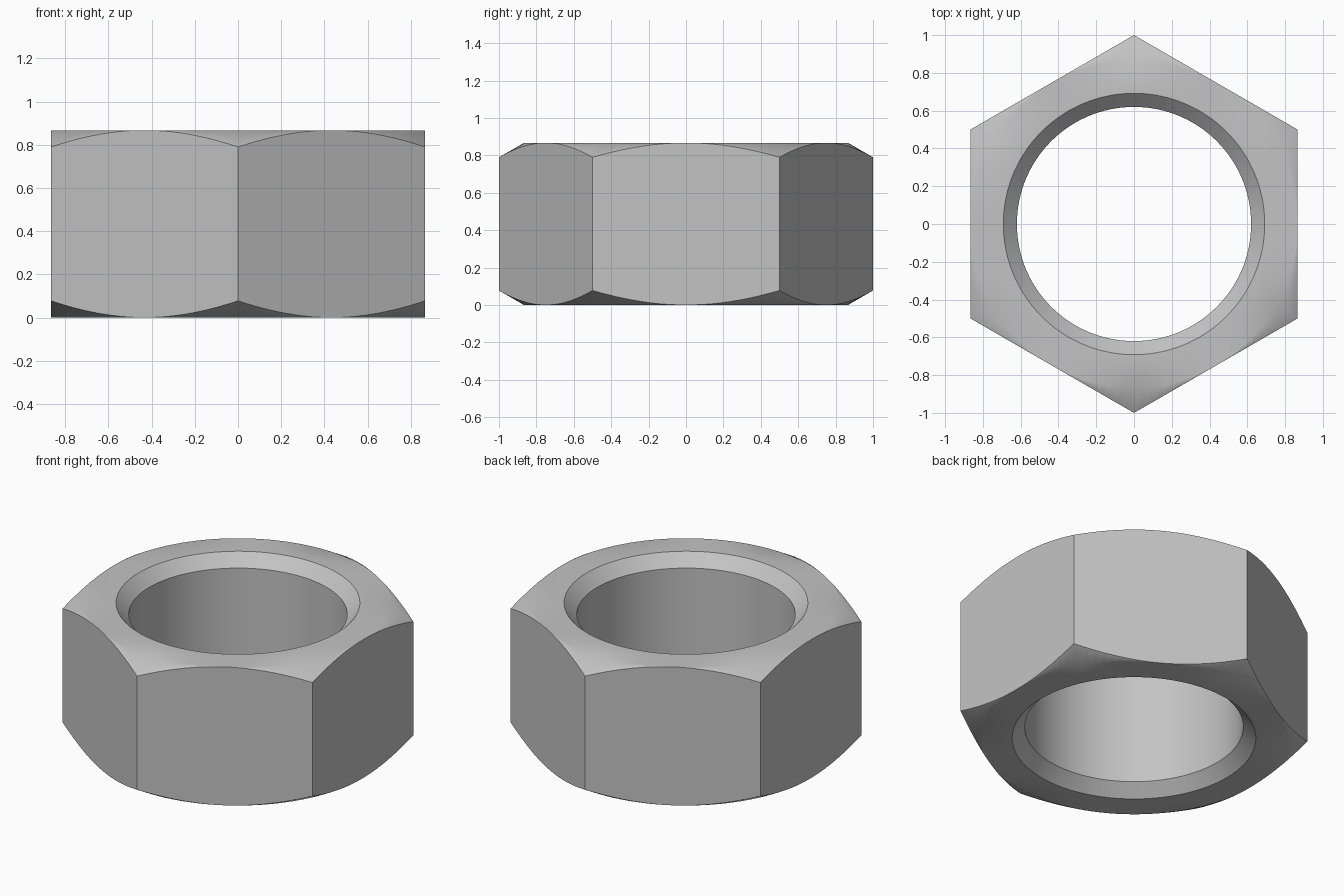
import bpy
import bmesh
from math import cos, sin, radians, tan

cube = bpy.data.objects.get("Cube")
if cube:
    bpy.data.objects.remove(cube, do_unlink=True)

STEP = 3                    # degrees between segments
APOTHEM = cos(radians(30))  # centre to flat
HEIGHT = 0.867
BORE, MOUTH, SINK = 0.62, 0.692, 0.072
SLOPE = tan(radians(30))    # outer chamfer cone

steel = bpy.data.materials.new("steel grey")
steel.use_nodes = True
colour = (0.55, 0.55, 0.55, 1)
steel.diffuse_color = colour
steel.node_tree.nodes["Principled BSDF"].inputs["Base Color"].default_value = colour


def section(angle):
    """Closed radial cross-section (radius, z) at an angle in degrees."""
    hex_r = APOTHEM / cos(radians((angle + 30) % 60 - 30))
    drop = (hex_r - APOTHEM) * SLOPE
    lower = [(BORE, SINK), (MOUTH, 0), (APOTHEM, 0), (hex_r, drop)]
    upper = [(r, HEIGHT - z) for r, z in reversed(lower)]
    return lower + upper


# Sweep the section around the axis
bm = bmesh.new()
rings = []
for angle in range(0, 360, STEP):
    a = radians(angle)
    rings.append([bm.verts.new((r * cos(a), r * sin(a), z)) for r, z in section(angle)])
for i, ring in enumerate(rings):
    following = rings[(i + 1) % len(rings)]
    for j in range(len(ring)):
        k = (j + 1) % len(ring)
        bm.faces.new((ring[j], following[j], following[k], ring[k]))

# Close the chamfer where it vanishes at the middle of each flat
bmesh.ops.remove_doubles(bm, verts=bm.verts[:], dist=0.00001)
bmesh.ops.recalc_face_normals(bm, faces=bm.faces[:])

mesh = bpy.data.meshes.new("hex_nut")
bm.to_mesh(mesh)
bm.free()
mesh.materials.append(steel)
nut = bpy.data.objects.new("hex_nut", mesh)
bpy.context.collection.objects.link(nut)

# Soft blend from top to chamfer, crisp everywhere else
bpy.ops.object.select_all(action="DESELECT")
nut.select_set(True)
bpy.context.view_layer.objects.active = nut
bpy.ops.object.shade_smooth_by_angle(angle=radians(35))
weighted = nut.modifiers.new("weighted_normals", "WEIGHTED_NORMAL")
weighted.keep_sharp = True
weighted.weight = 100
